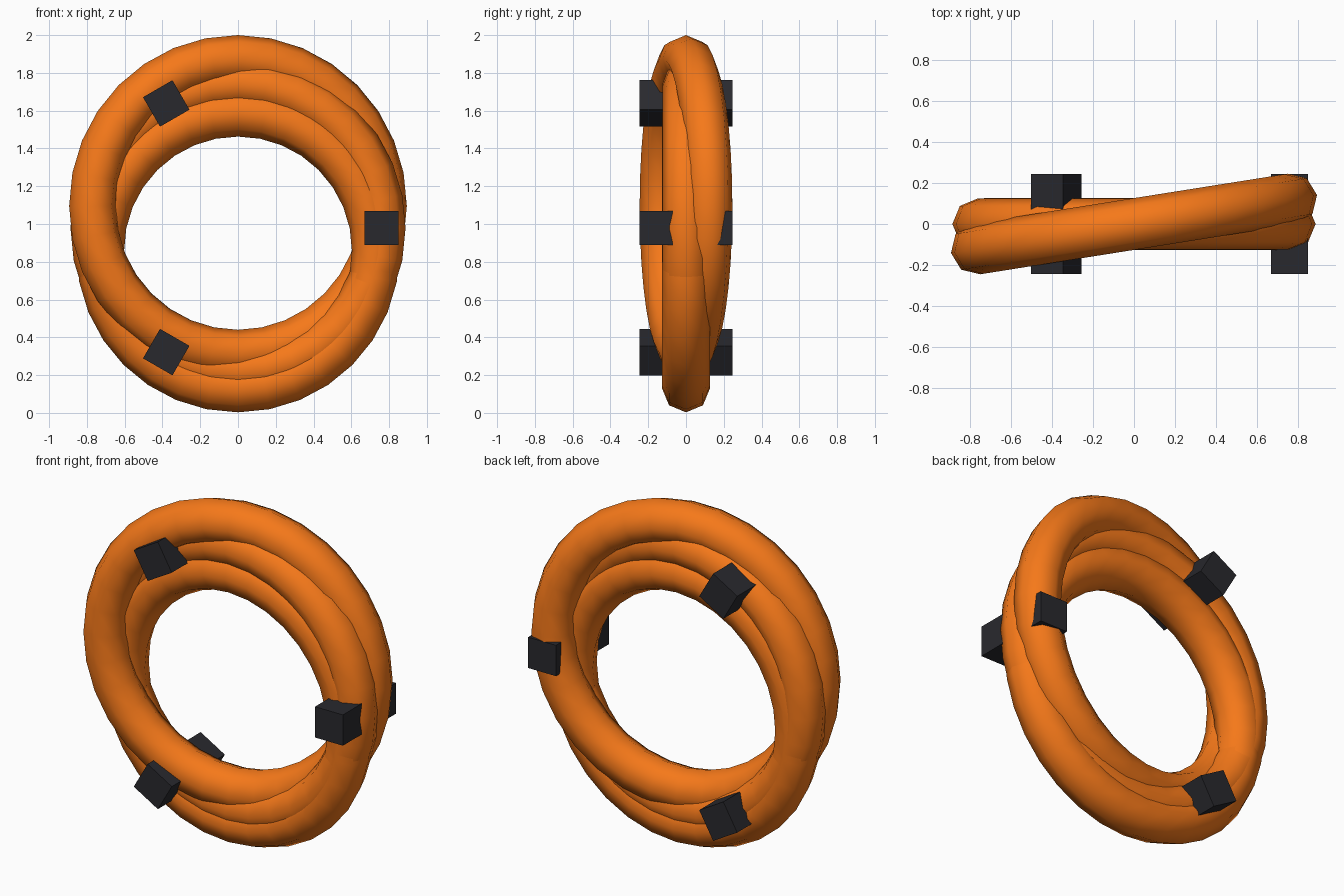
import bpy, math

if "Cube" in bpy.data.objects:
    bpy.data.objects.remove(bpy.data.objects["Cube"])

def material(name, color):
    m = bpy.data.materials.new(name)
    m.diffuse_color = color
    m.use_nodes = True
    m.node_tree.nodes["Principled BSDF"].inputs["Base Color"].default_value = m.diffuse_color
    return m

orange = material("orange", (0.92, 0.19, 0.01, 1))
dark = material("dark", (0.022, 0.022, 0.027, 1))

def ring(name, z, radius, tube, yaw):
    """Upright coil loop, optionally turned about the vertical axis."""
    bpy.ops.mesh.primitive_torus_add(
        major_radius=radius, minor_radius=tube, major_segments=32, minor_segments=8,
        location=(0, 0, z), rotation=(math.pi / 2, 0, math.radians(yaw)))
    ob = bpy.context.object
    ob.name = name
    ob.data.materials.append(orange)
    bpy.ops.object.shade_smooth_by_angle(angle=math.radians(60))

# Three overlapping loops of the coil
ring("upper_loop", 1.095, 0.78, 0.125, 9)
ring("middle_loop", 0.98, 0.762, 0.125, 0)
ring("lower_loop", 0.86, 0.73, 0.127, 0)

# Three clamps running front to back through the coil
for i in range(3):
    a = i * 2 * math.pi / 3
    bpy.ops.mesh.primitive_cube_add(
        size=1, location=(0.76 * math.cos(a), 0, 0.98 + 0.76 * math.sin(a)),
        rotation=(0, -a, 0))
    ob = bpy.context.object
    ob.name = f"clamp_{i + 1}"
    ob.scale = (0.18, 0.49, 0.18)
    ob.data.materials.append(dark)
